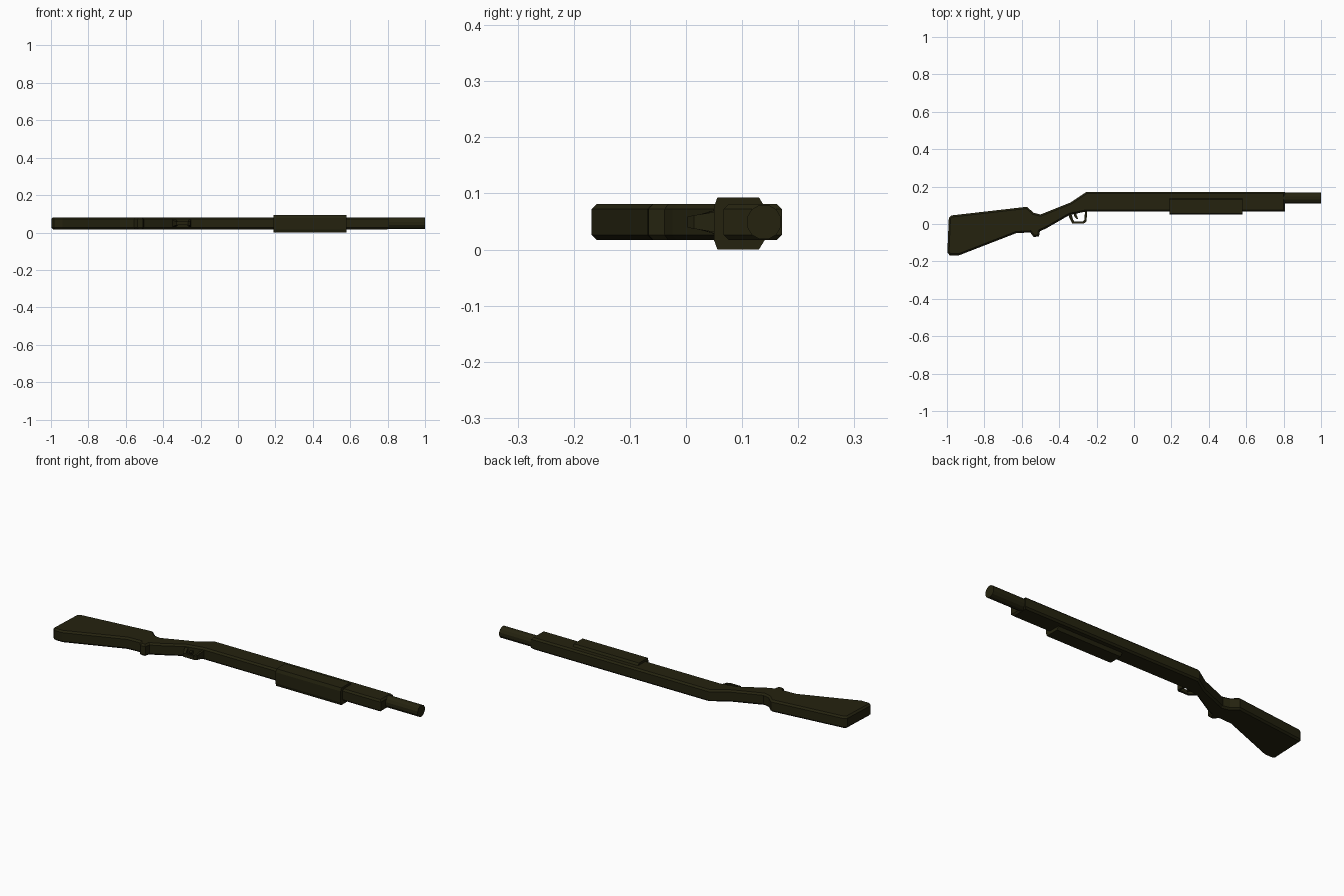
import bpy, bmesh, math
from mathutils import Matrix

if "Cube" in bpy.data.objects:
    bpy.data.objects.remove(bpy.data.objects["Cube"])

ZC = 0.049  # mid-plane of the thickness

mat = bpy.data.materials.new("dark olive")
mat.diffuse_color = (0.018, 0.0165, 0.0048, 1)
mat.use_nodes = True
mat.node_tree.nodes["Principled BSDF"].inputs["Base Color"].default_value = mat.diffuse_color


def finish(name, bm):
    bmesh.ops.recalc_face_normals(bm, faces=bm.faces[:])
    me = bpy.data.meshes.new(name)
    bm.to_mesh(me)
    bm.free()
    me.materials.append(mat)
    ob = bpy.data.objects.new(name, me)
    bpy.context.collection.objects.link(ob)
    return ob


def plate(name, pts, z0, z1, bevel):
    """Extrude an xy outline from z0 to z1 and chamfer both rims."""
    bm = bmesh.new()
    base = bm.faces.new([bm.verts.new((x, y, z0)) for x, y in pts])
    ext = bmesh.ops.extrude_face_region(bm, geom=[base], use_keep_orig=True)
    for v in ext["geom"]:
        if isinstance(v, bmesh.types.BMVert):
            v.co.z = z1
    bmesh.ops.recalc_face_normals(bm, faces=bm.faces[:])
    if bevel:
        rim = [e for e in bm.edges if abs(e.verts[0].co.z - e.verts[1].co.z) < 1e-6]
        bmesh.ops.bevel(bm, geom=rim, offset=bevel, segments=1, profile=0.5,
                        affect='EDGES', clamp_overlap=True)
    return finish(name, bm)


def prism_x(name, section, x0, x1):
    """Sweep a yz cross-section along x."""
    bm = bmesh.new()
    a = [bm.verts.new((x0, y, z)) for y, z in section]
    b = [bm.verts.new((x1, y, z)) for y, z in section]
    n = len(a)
    bm.faces.new(a)
    bm.faces.new(b)
    for i in range(n):
        bm.faces.new((a[i], a[(i + 1) % n], b[(i + 1) % n], b[i]))
    return finish(name, bm)


# stock, grip and receiver in one outline
outline = [(-0.998, -0.152), (-0.985, -0.168), (-0.937, -0.168), (-0.63, -0.049),
           (-0.555, -0.045), (-0.537, -0.069), (-0.508, -0.067), (-0.503, -0.038),
           (-0.47, -0.024), (-0.345, 0.048), (-0.255, 0.067), (0.808, 0.067),
           (0.808, 0.171), (-0.255, 0.171), (-0.34, 0.115), (-0.5, 0.051),
           (-0.537, 0.06), (-0.572, 0.092), (-0.975, 0.046), (-0.99, 0.034)]
plate("stock_and_receiver", outline, 0.017, 0.081, 0.009)

# barrel
prism_x("barrel", [(0.139 + 0.0315 * math.cos(math.tau * (i + .5) / 12),
                    ZC + 0.0315 * math.sin(math.tau * (i + .5) / 12)) for i in range(12)],
        0.70, 1.0)

# sliding fore-end, wider than the body
half = [(0.050, 0.030), (0.056, 0.0465), (0.130, 0.0465), (0.140, 0.030)]
section = [(y, 0.0465 + h) for y, h in half] + [(y, 0.0465 - h) for y, h in reversed(half)]
prism_x("fore_end", section, 0.19, 0.58)

# trigger guard: strip along a path, wider where it meets the receiver
outer = [(-0.355, 0.055), (-0.338, 0.018), (-0.33, 0.003), (-0.268, 0.003), (-0.254, 0.014), (-0.250, 0.075)]
inner = [(-0.335, 0.055), (-0.325, 0.022), (-0.32, 0.014), (-0.273, 0.014), (-0.265, 0.022), (-0.262, 0.075)]
widths = [0.022, 0.012, 0.01, 0.01, 0.012, 0.022]
bm = bmesh.new()
rings = [[bm.verts.new((p[0], p[1], ZC + s * w)) for p, s in ((o, -1), (o, 1), (i, 1), (i, -1))]
         for o, i, w in zip(outer, inner, widths)]
for r, q in zip(rings, rings[1:]):
    for k in range(4):
        bm.faces.new((r[k], r[(k + 1) % 4], q[(k + 1) % 4], q[k]))
bm.faces.new(rings[0])
bm.faces.new(rings[-1])
finish("trigger_guard", bm)

# trigger
plate("trigger", [(-0.327, 0.065), (-0.318, 0.04), (-0.305, 0.025), (-0.299, 0.029),
                  (-0.306, 0.045), (-0.308, 0.065)], ZC - 0.008, ZC + 0.008, 0)
